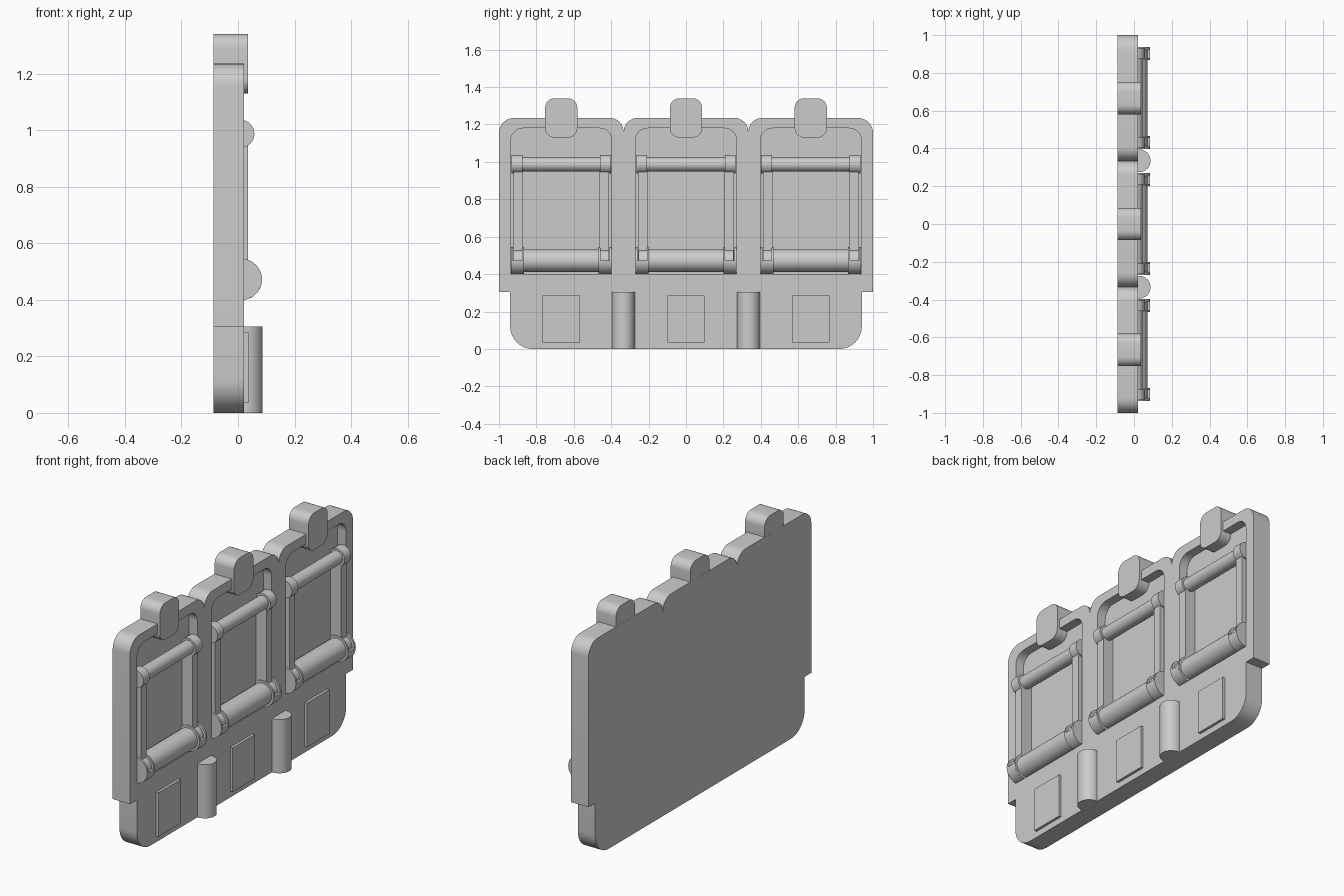
import bpy, bmesh, math
from mathutils import Vector

if "Cube" in bpy.data.objects:
    bpy.data.objects.remove(bpy.data.objects["Cube"])

PANELS = (-0.667, 0.0, 0.667)


def rounded(corners, seg=8):
    """Corners (u, v, radius) -> filleted outline."""
    pts, n = [], len(corners)
    for i, (u, v, r) in enumerate(corners):
        p = Vector((u, v))
        if r == 0:
            pts.append(p)
            continue
        a = (Vector(corners[i - 1][:2]) - p).normalized()
        b = (Vector(corners[(i + 1) % n][:2]) - p).normalized()
        c = p + r * (a + b)
        for k in range(seg + 1):
            t = math.pi / 2 * k / seg
            pts.append(c - r * (b * math.cos(t) + a * math.sin(t)))
    return pts


def extrude(name, pts, lo, hi, axis):
    """Extrude a 2D profile along x (y,z), y (x,z) or z (x,y)."""
    bm = bmesh.new()

    def place(p, h):
        return {'x': (h, p[0], p[1]), 'y': (p[0], h, p[1]), 'z': (p[0], p[1], h)}[axis]
    face = bm.faces.new([bm.verts.new(place(p, lo)) for p in pts])
    res = bmesh.ops.extrude_face_region(bm, geom=[face])
    step = Vector(place((0, 0), hi - lo))
    bmesh.ops.translate(bm, vec=step, verts=[g for g in res['geom'] if isinstance(g, bmesh.types.BMVert)])
    bmesh.ops.recalc_face_normals(bm, faces=bm.faces)
    me = bpy.data.meshes.new(name)
    bm.to_mesh(me)
    bm.free()
    ob = bpy.data.objects.new(name, me)
    bpy.context.collection.objects.link(ob)
    return ob


def arc(cx, cy, r, a0=0, a1=360, n=32):
    full = a1 - a0 == 360
    return [(cx + r * math.cos(math.radians(a0 + (a1 - a0) * k / n)),
             cy + r * math.sin(math.radians(a0 + (a1 - a0) * k / n)))
            for k in range(n if full else n + 1)]


def rect(u0, u1, v0, v1, r=0):
    return rounded([(u0, v0, r), (u1, v0, r), (u1, v1, r), (u0, v1, r)])


# Main plate with stepped foot and scalloped top
half = [(0.94, 0, 0.12), (0.94, 0.305, 0), (1, 0.305, 0), (1, 1.235, 0.08),
        (0.337, 1.235, 0.07), (0.3333, 1.155, 0), (0.3297, 1.235, 0.07)]
outline = half + [(-u, v, r) for u, v, r in reversed(half)]
plate = extrude("plate", rounded(outline), -0.0875, 0.022, 'x')

# Pockets sunk into the plate
for c in PANELS:
    pocket = extrude("pocket_cutter", rounded(
        [(c - 0.27, 0.40, 0), (c + 0.27, 0.40, 0),
         (c + 0.27, 1.18, 0.065), (c - 0.27, 1.18, 0.065)]), -0.03, 0.2, 'x')
    mod = plate.modifiers.new("pocket", 'BOOLEAN')
    mod.operation, mod.solver, mod.object = 'DIFFERENCE', 'EXACT', pocket
    bpy.context.view_layer.objects.active = plate
    bpy.ops.object.modifier_apply(modifier=mod.name)
    bpy.data.objects.remove(pocket)

for c in PANELS:
    # Top tab and raised lower pad
    extrude("top_tab", rect(c - 0.086, c + 0.086, 1.13, 1.34, 0.05), -0.087, 0.036, 'x')
    extrude("label_pad", rect(c - 0.1, c + 0.1, 0.035, 0.285), 0.01, 0.037, 'x')
    # Crossbars
    extrude("upper_bar", arc(0.008, 0.987, 0.038), c - 0.25, c + 0.25, 'y')
    extrude("lower_bar", arc(0.012, 0.472, 0.06), c - 0.255, c + 0.255, 'y')
    for s in (-1, 1):
        def span(a, b):
            return sorted((c + s * a, c + s * b))
        # Side rail
        extrude("side_rail", rect(*span(0.205, 0.256), 0.47, 0.985), -0.035, 0.036, 'x')
        # Upper collar, lower collar flanges and its solid lower half
        extrude("upper_collar", arc(0.008, 0.987, 0.05), *span(0.208, 0.265), 'y')
        extrude("collar_outer_flange", arc(0.012, 0.472, 0.073), *span(0.258, 0.269), 'y')
        extrude("collar_inner_flange", arc(0.012, 0.472, 0.073), *span(0.2, 0.209), 'y')
        extrude("collar_base", arc(0.012, 0.472, 0.073, 180, 360), *span(0.209, 0.258), 'y')

# Half-round posts between the pads
for s in (-1, 1):
    post = [(0.01, s * 0.335 - 0.06)] + arc(0.0265, s * 0.335, 0.061, -90, 90, 20) + [(0.01, s * 0.335 + 0.06)]
    extrude("divider_post", post, 0, 0.305, 'z')

bpy.ops.object.select_all(action='SELECT')
bpy.context.view_layer.objects.active = plate
bpy.ops.object.shade_smooth_by_angle(angle=math.radians(30))
